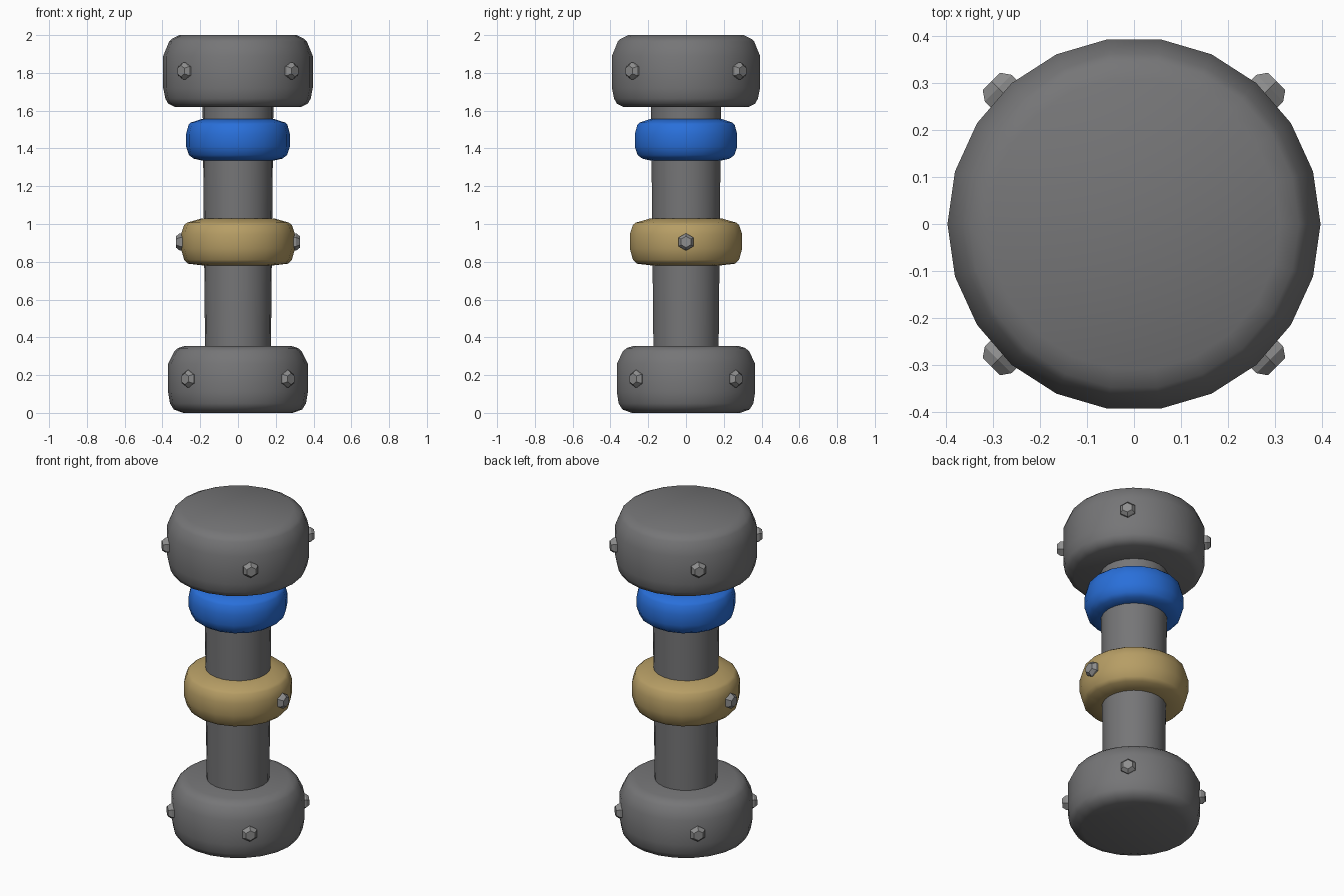
import bpy, bmesh, math
from mathutils import Matrix

if "Cube" in bpy.data.objects:
    bpy.data.objects.remove(bpy.data.objects["Cube"])


def material(name, rgb):
    m = bpy.data.materials.new(name)
    m.diffuse_color = (*rgb, 1)
    m.use_nodes = True
    m.node_tree.nodes["Principled BSDF"].inputs["Base Color"].default_value = m.diffuse_color
    return m


def lathe(name, profile, sides, mat=None, smooth=True, matrix=None):
    """Spin (radius, z) points, listed bottom to top, into a capped solid."""
    bm = bmesh.new()
    rings = []
    for r, z in profile:
        rings.append([bm.verts.new((r * math.cos(2 * math.pi * i / sides),
                                    r * math.sin(2 * math.pi * i / sides), z))
                      for i in range(sides)])
    for low, high in zip(rings, rings[1:]):
        for i in range(sides):
            j = (i + 1) % sides
            bm.faces.new((low[i], low[j], high[j], high[i]))
    bm.faces.new(rings[0][::-1])
    bm.faces.new(rings[-1])
    mesh = bpy.data.meshes.new(name)
    bm.to_mesh(mesh)
    bm.free()
    obj = bpy.data.objects.new(name, mesh)
    bpy.context.collection.objects.link(obj)
    if mat:
        mesh.materials.append(mat)
    if matrix:
        obj.matrix_world = matrix
    if smooth:
        bpy.ops.object.select_all(action='DESELECT')
        obj.select_set(True)
        bpy.context.view_layer.objects.active = obj
        bpy.ops.object.shade_smooth_by_angle(angle=math.radians(50))
    return obj


dark = material("dark_iron", (0.18, 0.18, 0.185))
steel = material("bolt_steel", (0.27, 0.27, 0.27))
blue = material("blue_paint", (0.022, 0.16, 0.70))
tan = material("tan_metal", (0.47, 0.34, 0.13))


def bolts(name, angles, distance, z):
    """Chamfered hex heads pointing outward; distance is the outer face."""
    shape = [(0.046, -0.08), (0.046, -0.02), (0.03, 0)]
    for n, deg in enumerate(angles):
        a = math.radians(deg)
        place = (Matrix.Translation((distance * math.cos(a), distance * math.sin(a), z))
                 @ Matrix.Rotation(a, 4, 'Z') @ Matrix.Rotation(math.pi / 2, 4, 'Y'))
        lathe(f"{name}_{n + 1}", shape, 6, steel, smooth=False, matrix=place)


# tapered shaft
lathe("shaft", [(0.173, 0.2), (0.189, 1.8)], 22, dark)

# rounded end weights
lathe("bottom_weight", [(0.29, 0), (0.34, 0.018), (0.36, 0.05), (0.37, 0.11),
                        (0.37, 0.26), (0.338, 0.325), (0.318, 0.343), (0.28, 0.355)], 22, dark)
lathe("top_weight", [(0.335, 1.62), (0.37, 1.637), (0.385, 1.665), (0.396, 1.72),
                     (0.396, 1.89), (0.365, 1.965), (0.35, 1.98), (0.31, 2.0)], 22, dark)

# collars on the shaft
lathe("tan_collar", [(0.18, 0.78), (0.265, 0.79), (0.285, 0.81), (0.302, 0.87),
                     (0.302, 0.945), (0.285, 0.995), (0.27, 1.007), (0.19, 1.03)], 18, tan)
lathe("blue_collar", [(0.19, 1.336), (0.235, 1.346), (0.26, 1.365), (0.275, 1.41),
                      (0.275, 1.475), (0.262, 1.525), (0.25, 1.537), (0.195, 1.555)], 18, blue)

# bolts
diagonals = (45, 135, 225, 315)
bolts("top_bolt", diagonals, 0.428, 1.81)
bolts("bottom_bolt", diagonals, 0.398, 0.18)
bolts("collar_bolt", (0, 180), 0.328, 0.905)
